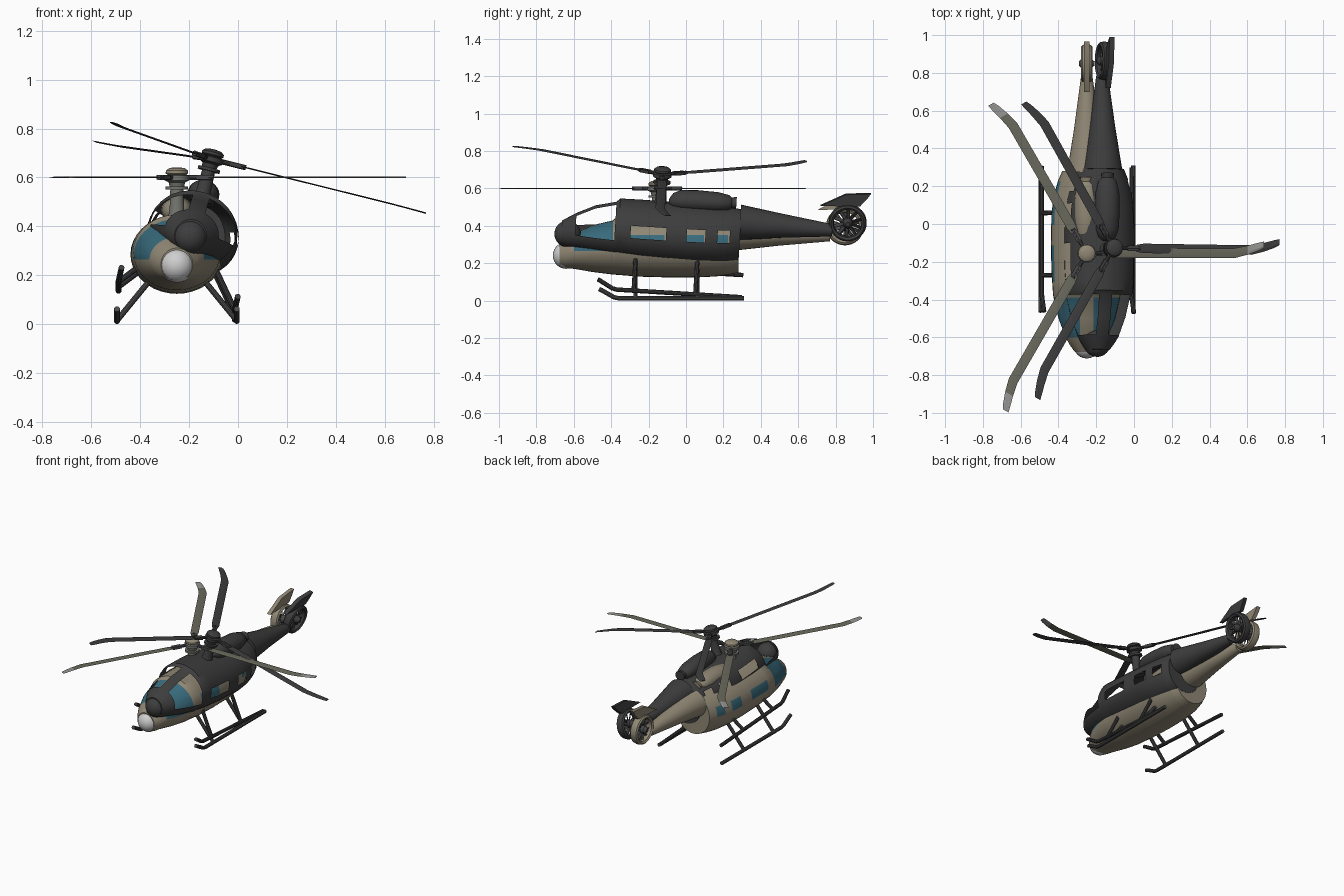
import bpy, bmesh, math
from mathutils import Matrix, Vector

if "Cube" in bpy.data.objects:
    bpy.data.objects.remove(bpy.data.objects["Cube"])


def material(name, rgb):
    m = bpy.data.materials.new(name)
    m.diffuse_color = (*rgb, 1)
    m.use_nodes = True
    m.node_tree.nodes["Principled BSDF"].inputs["Base Color"].default_value = m.diffuse_color
    return m


BEIGE = material("beige_paint", (0.28, 0.245, 0.178))
DARK = material("charcoal", (0.047, 0.047, 0.048))
GLASS = material("teal_glass", (0.04, 0.145, 0.2))
WHITE = material("white_nose", (0.62, 0.62, 0.62))
GREY = material("grey_metal", (0.17, 0.17, 0.155))
SKID = material("dark_metal", (0.07, 0.07, 0.073))
OLIVE = material("olive_blade", (0.14, 0.14, 0.108))
TIP = material("pale_tip", (0.3, 0.3, 0.29))


def make(name, bm, mats, place, angle=35):
    bmesh.ops.recalc_face_normals(bm, faces=bm.faces[:])
    me = bpy.data.meshes.new(name)
    bm.to_mesh(me)
    bm.free()
    ob = bpy.data.objects.new(name, me)
    bpy.context.collection.objects.link(ob)
    ob.matrix_world = place
    for m in mats:
        me.materials.append(m)
    bpy.ops.object.select_all(action='DESELECT')
    ob.select_set(True)
    bpy.context.view_layer.objects.active = ob
    bpy.ops.object.shade_smooth_by_angle(angle=math.radians(angle))
    return ob


def loft(bm, rings, caps=True, closed=False):
    """Skin a list of rings of points."""
    rows = [[bm.verts.new(p) for p in r] for r in rings]
    n = len(rows[0])
    pairs = list(zip(rows, rows[1:])) + ([(rows[-1], rows[0])] if closed else [])
    for a, b in pairs:
        for i in range(n):
            j = (i + 1) % n
            bm.faces.new((a[i], a[j], b[j], b[i]))
    if caps and not closed:
        bm.faces.new(rows[0])
        bm.faces.new(rows[-1])


def lengthwise(stations, n=36):
    """Elliptical rings along y from (y, centre z, half width, half height)."""
    return [[(hw * math.cos(2 * math.pi * i / n), y, cz + hh * math.sin(2 * math.pi * i / n))
             for i in range(n)] for y, cz, hw, hh in stations]


def turned(bm, profile, centre, axis='Z', n=24, closed=False):
    """Revolve (radius, height) pairs around an axis."""
    rings = []
    for r, h in profile:
        ring = []
        for i in range(n):
            a = 2 * math.pi * i / n
            u, v = r * math.cos(a), r * math.sin(a)
            ring.append(Vector((u, v, h) if axis == 'Z' else (h, u, v)) + Vector(centre))
        rings.append(ring)
    loft(bm, rings, closed=closed)


def tube(bm, path, r, n=10):
    pts = [Vector(p) for p in path]
    rings = []
    for i, p in enumerate(pts):
        d = (pts[min(i + 1, len(pts) - 1)] - pts[max(i - 1, 0)]).normalized()
        u = d.cross(Vector((0.3, 0.2, 1))).normalized()
        v = d.cross(u)
        rings.append([p + r * (math.cos(2 * math.pi * k / n) * u + math.sin(2 * math.pi * k / n) * v)
                      for k in range(n)])
    loft(bm, rings)


def glazed(c):
    """True where the cabin skin is a window."""
    if -0.60 < c.y < -0.39 and c.z > 0.265 and abs(c.x) > 0.035:
        return True
    rows = ((-0.305, -0.115), (-0.005, 0.095), (0.16, 0.225))
    return 0.285 < c.z < 0.35 and any(a < c.y < b for a, b in rows)


HUB_Y = -0.155


def helicopter(tag, place, shell=False, blade_scale=1.0):
    def mats(*m):
        return [DARK] * len(m) if shell else list(m)

    # cabin, with windows cut along planes
    bm = bmesh.new()
    loft(bm, lengthwise([(-0.675, 0.245, 0.065, 0.066), (-0.64, 0.252, 0.09, 0.08),
                         (-0.60, 0.263, 0.112, 0.093), (-0.50, 0.278, 0.15, 0.125),
                         (-0.39, 0.284, 0.176, 0.145), (-0.37, 0.293, 0.179, 0.155),
                         (-0.25, 0.288, 0.187, 0.160), (-0.10, 0.285, 0.19, 0.161),
                         (0.06, 0.284, 0.187, 0.16), (0.16, 0.285, 0.172, 0.156),
                         (0.23, 0.287, 0.152, 0.149), (0.28, 0.29, 0.13, 0.142)]))
    cuts = [((0, y, 0), (0, 1, 0)) for y in (-0.305, -0.115, -0.005, 0.095, 0.225)]
    cuts += [((0, 0, z), (0, 0, 1)) for z in (0.265, 0.285, 0.35)]
    cuts += [((x, 0, 0), (1, 0, 0)) for x in (-0.035, 0.035)]
    for co, no in cuts:
        bmesh.ops.bisect_plane(bm, geom=bm.verts[:] + bm.edges[:] + bm.faces[:],
                               plane_co=co, plane_no=no, dist=1e-5)
    panes = [f for f in bm.faces if glazed(f.calc_center_median())]
    if shell:
        bmesh.ops.delete(bm, geom=panes, context='FACES')
    else:
        for f in panes:
            f.material_index = 1
    make(tag + "cabin", bm, mats(BEIGE, GLASS), place)

    # rounded nose
    bm = bmesh.new()
    bmesh.ops.create_uvsphere(bm, u_segments=24, v_segments=14, radius=0.071,
                              matrix=Matrix.Translation((0, -0.641, 0.241)))
    make(tag + "nose", bm, mats(WHITE), place)

    # tail boom
    bm = bmesh.new()
    loft(bm, lengthwise([(0.275, 0.363, 0.104, 0.094), (0.50, 0.358, 0.068, 0.064),
                         (0.77, 0.35, 0.032, 0.033)], 28))
    make(tag + "tail_boom", bm, mats(BEIGE), place)

    # engine fairing and exhaust
    bm = bmesh.new()
    loft(bm, lengthwise([(-0.11, 0.455, 0.02, 0.015), (-0.09, 0.46, 0.045, 0.04),
                         (-0.05, 0.465, 0.06, 0.053), (0.04, 0.467, 0.065, 0.056),
                         (0.15, 0.467, 0.063, 0.052), (0.21, 0.467, 0.048, 0.04),
                         (0.225, 0.467, 0.032, 0.028), (0.25, 0.47, 0.035, 0.031)], 24))
    make(tag + "engine_fairing", bm, mats(BEIGE), place)

    # ducted tail ring
    fan = (0, 0.85, 0.397)
    bm = bmesh.new()
    turned(bm, [(0.098, -0.022), (0.102, 0), (0.098, 0.022), (0.088, 0.03),
                (0.076, 0.022), (0.074, 0), (0.076, -0.022), (0.088, -0.03)],
           fan, 'X', 32, closed=True)
    make(tag + "tail_ring", bm, mats(BEIGE), place)

    # tail fan hub and blades
    bm = bmesh.new()
    turned(bm, [(0.012, -0.042), (0.026, -0.025), (0.026, 0.02), (0.012, 0.04)], fan, 'X', 16)
    for i in range(10):
        m = (Matrix.Translation(fan) @ Matrix.Rotation(i * math.tau / 10, 4, 'X')
             @ Matrix.Translation((0, 0, 0.05)) @ Matrix.Rotation(0.6, 4, 'Z')
             @ Matrix.Diagonal((0.006, 0.018, 0.054, 1)))
        bmesh.ops.create_cube(bm, size=1, matrix=m)
    make(tag + "tail_fan", bm, mats(SKID), place)

    # swept fin on top of the ring
    bm = bmesh.new()
    side = [(0.70, 0.483), (0.83, 0.553), (0.965, 0.566), (0.945, 0.535), (0.91, 0.493)]
    loft(bm, [[(x, y, z) for y, z in side] for x in (-0.014, 0.014)])
    make(tag + "tail_fin", bm, mats(BEIGE), place)

    # mast and rotor hub
    c = (0, HUB_Y, 0)
    bm = bmesh.new()
    turned(bm, [(0.045, 0.42), (0.03, 0.46), (0.027, 0.55)], c)
    turned(bm, [(0.046, 0.55), (0.046, 0.563)], c)
    turned(bm, [(0.03, 0.563), (0.034, 0.58), (0.05, 0.588), (0.05, 0.607), (0.036, 0.612)], c)
    make(tag + "rotor_mast", bm, mats(GREY), place)
    bm = bmesh.new()
    turned(bm, [(0.04, 0.612), (0.046, 0.617), (0.045, 0.628), (0.032, 0.638), (0.012, 0.641)], c)
    make(tag + "hub_cap", bm, mats(BEIGE), place)

    # three rotor blades with swept tips
    line = [(0.13, 0.0, 0.019), (0.17, 0.0, 0.026), (0.78, 0.0, 0.026), (0.85, 0.016, 0.024),
            (0.91, 0.035, 0.021), (0.937, 0.045, 0.017)]
    for k in range(3):
        spin = (place @ Matrix.Translation((0, HUB_Y, 0.6)) @ Matrix.Rotation(k * math.tau / 3, 4, 'Z')
                @ Matrix.Scale(blade_scale, 4))
        bm = bmesh.new()
        loft(bm, [[(x, y - w, -0.001), (x, y - w * 0.4, 0.003), (x, y + w, 0.001),
                   (x, y - w * 0.4, -0.003)] for x, y, w in line])
        for f in bm.faces:
            f.material_index = int(f.calc_center_median().x > 0.88)
        make(tag + "rotor_blade_%d" % (k + 1), bm, mats(OLIVE, TIP), spin, 20)
        bm = bmesh.new()
        tube(bm, [(0.03, 0, 0), (0.15, 0, 0)], 0.011)
        bmesh.ops.create_cube(bm, size=1, matrix=Matrix.Translation((0.11, 0, 0))
                              @ Matrix.Diagonal((0.06, 0.03, 0.018, 1)))
        make(tag + "blade_arm_%d" % (k + 1), bm, mats(SKID), spin)

    # landing skids and struts
    for s, side_name in ((-1, "left"), (1, "right")):
        bm = bmesh.new()
        x = s * 0.245
        tube(bm, [(x, -0.465, 0.062), (x, -0.45, 0.055), (x, -0.385, 0.018), (x, -0.36, 0.0125),
                  (x, 0.31, 0.0125)], 0.0122)
        make(tag + side_name + "_skid", bm, mats(SKID), place)
        bm = bmesh.new()
        for y in (-0.27, 0.06):
            tube(bm, [(x, y, 0.015), (s * 0.11, y, 0.18)], 0.012)
        make(tag + side_name + "_struts", bm, mats(SKID), place)


# painted machine standing upright
upright = Matrix.Translation((-0.25, 0, 0))
helicopter("upright_", upright)

# overlapping open shell, rolled to its right and pitched nose up
tilted = (Matrix.Translation((-0.245, -0.205, 0.13)) @ Matrix.Rotation(math.radians(-3.5), 4, 'X')
          @ Matrix.Rotation(math.radians(14), 4, 'Y') @ Matrix.Translation((0, 0.2, -0.035)))
helicopter("tilted_", tilted, shell=True, blade_scale=0.965)
